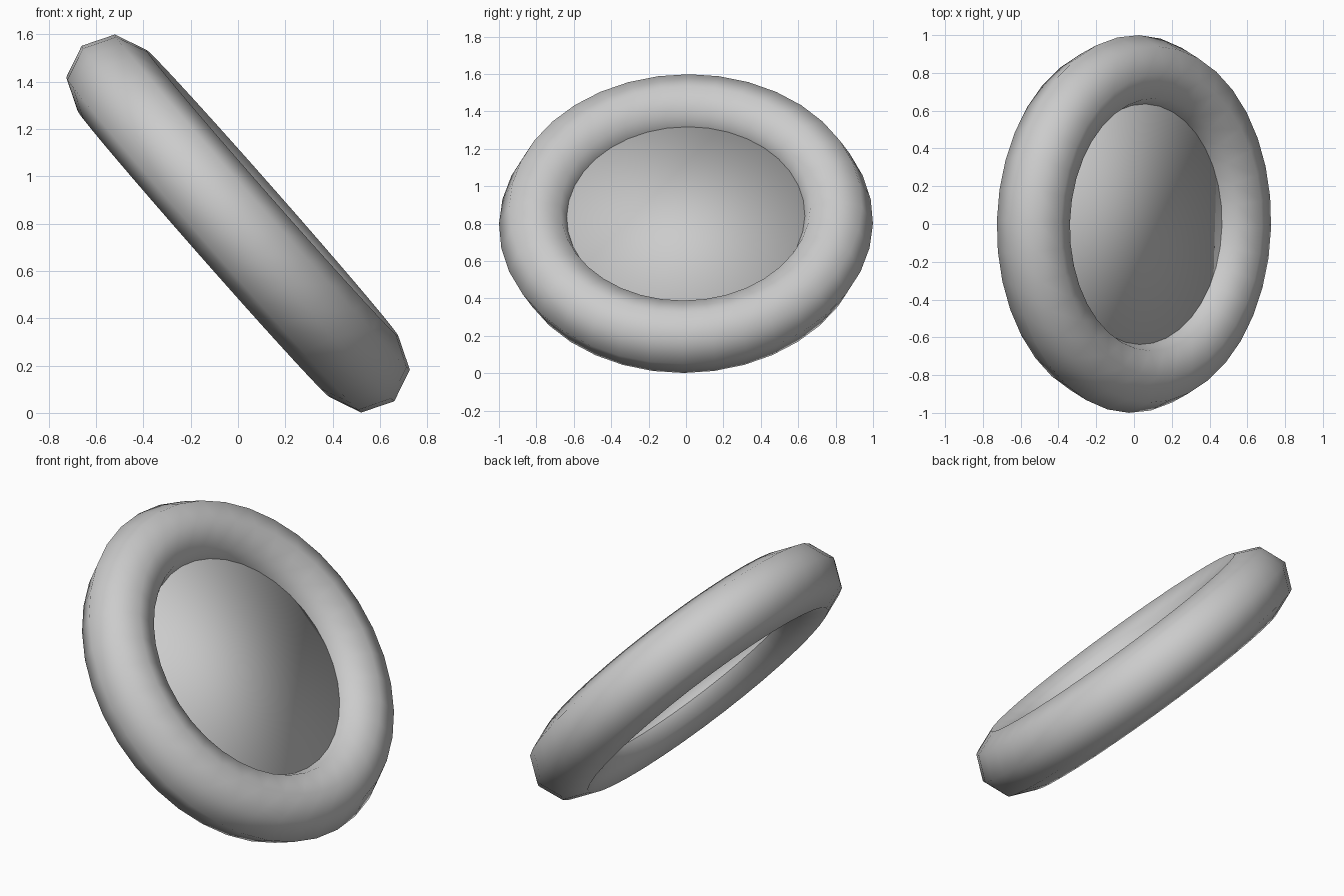
import bpy, math

if "Cube" in bpy.data.objects:
    bpy.data.objects.remove(bpy.data.objects["Cube"])

CENTRE = (0, 0, 0.8)
TILT = (0, math.radians(48.65), -0.027)  # disc leans towards +x, with a slight yaw


def finish(name):
    ob = bpy.context.object
    ob.name = name
    bpy.ops.object.shade_smooth()
    return ob


# Outer ring: eight-sided tube
bpy.ops.mesh.primitive_torus_add(major_radius=0.806, minor_radius=0.194,
                                 major_segments=36, minor_segments=8,
                                 location=CENTRE, rotation=TILT)
finish("ring")

# Flat plate filling the middle, softly shaded across its caps
bpy.ops.mesh.primitive_cylinder_add(vertices=32, radius=0.7, depth=0.12,
                                    location=CENTRE, rotation=TILT)
finish("centre_plate")
